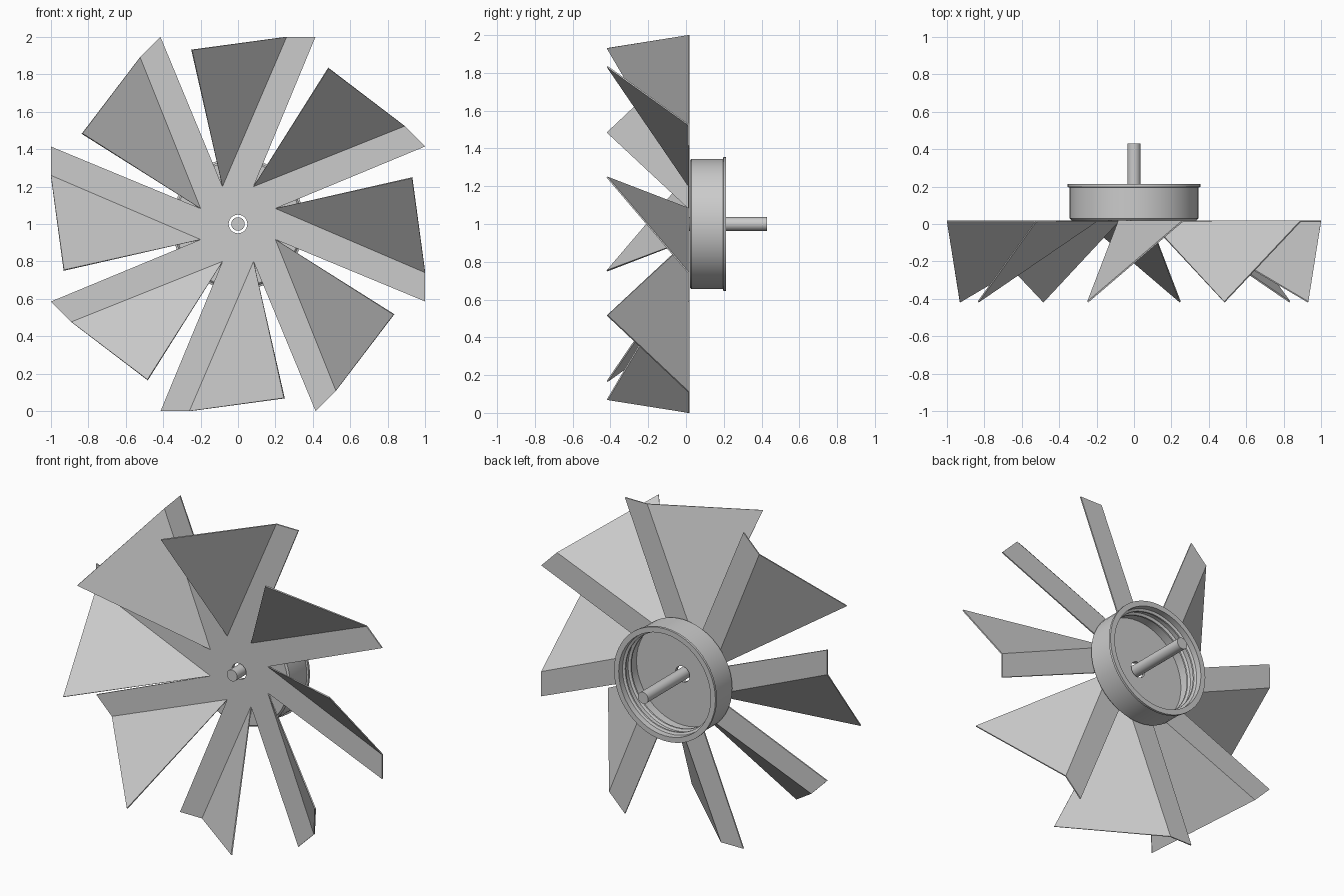
import bpy, bmesh, math
from mathutils import Vector, Matrix

if "Cube" in bpy.data.objects:
    bpy.data.objects.remove(bpy.data.objects["Cube"])

metal = bpy.data.materials.new("grey_metal")
metal.diffuse_color = (0.6, 0.6, 0.6, 1)
metal.use_nodes = True
metal.node_tree.nodes["Principled BSDF"].inputs["Base Color"].default_value = metal.diffuse_color
CENTRE = Vector((0, 0, 1))


def make_object(name, bm, smooth=False):
    mesh = bpy.data.meshes.new(name)
    bm.to_mesh(mesh)
    bm.free()
    mesh.materials.append(metal)
    ob = bpy.data.objects.new(name, mesh)
    bpy.context.collection.objects.link(ob)
    ob.location = CENTRE
    if smooth:
        bpy.ops.object.select_all(action='DESELECT')
        ob.select_set(True)
        bpy.context.view_layer.objects.active = ob
        bpy.ops.object.shade_smooth_by_angle(angle=math.radians(30))
    return ob


def lathe(name, profile, segments, closed):
    """Spin (radius, y) points around the y axis."""
    bm = bmesh.new()
    rings = []
    for r, y in profile:
        rings.append([bm.verts.new((r * math.cos(a), y, r * math.sin(a)))
                      for a in (2 * math.pi * i / segments for i in range(segments))])
    pairs = list(zip(rings, rings[1:]))
    if closed:
        pairs.append((rings[-1], rings[0]))
    else:
        bm.faces.new(rings[0])
        bm.faces.new(rings[-1])
    for a, b in pairs:
        for i in range(segments):
            j = (i + 1) % segments
            bm.faces.new((a[i], a[j], b[j], b[i]))
    bmesh.ops.recalc_face_normals(bm, faces=bm.faces)
    return make_object(name, bm, True)


# Octagonal sheet, slit along its corners, each panel folded forward on one side
BLADES, ARC, HOLE = 8, 4, 0.05
FRONT = 0.011
bm = bmesh.new()


def vert(k, x, y, z):
    return bm.verts.new(Matrix.Rotation(k * math.tau / BLADES, 3, 'Y') @ Vector((x, y, z)))


roots = [vert(k, -0.083, FRONT, 0.2) for k in range(BLADES)]
hole = []
for i in range(BLADES * ARC):
    a = -math.pi / BLADES + i * math.tau / (BLADES * ARC)
    hole.append(vert(0, HOLE * math.sin(a), FRONT, HOLE * math.cos(a)))
for k in range(BLADES):
    left, right = roots[k], roots[(k + 1) % BLADES]
    fold = vert(k, 0.26, FRONT, 1.0)
    corner = vert(k, 0.414, FRONT, 1.0)
    tip = vert(k, -0.245, -0.42, 0.93)
    arc = [hole[(k * ARC + i) % len(hole)] for i in range(ARC + 1)]
    bm.faces.new([left, right] + arc[::-1])      # hub sector
    bm.faces.new((left, fold, corner, right))    # flat arm
    bm.faces.new((left, tip, fold))              # folded vane
bmesh.ops.recalc_face_normals(bm, faces=bm.faces)
bm.faces.ensure_lookup_table()
if bm.faces[0].normal.y > 0:
    bmesh.ops.reverse_faces(bm, faces=bm.faces)
sheet = make_object("fan_sheet", bm)
solid = sheet.modifiers.new("thickness", 'SOLIDIFY')
solid.thickness = 0.008
solid.offset = -1

# Open-backed cap with a rim, two inner ridges and a hole for the axle
lathe("hub_cap", [
    (HOLE, 0.02), (0.335, 0.02), (0.345, 0.03), (0.345, 0.195), (0.355, 0.198),
    (0.355, 0.213), (0.322, 0.213), (0.322, 0.175), (0.308, 0.168), (0.308, 0.158),
    (0.322, 0.150), (0.322, 0.120), (0.308, 0.112), (0.308, 0.102), (0.322, 0.095),
    (0.322, 0.035), (HOLE, 0.035)], 48, True)

# Axle through the hub
lathe("axle", [(0.036, -0.06), (0.036, 0.43)], 32, False)
